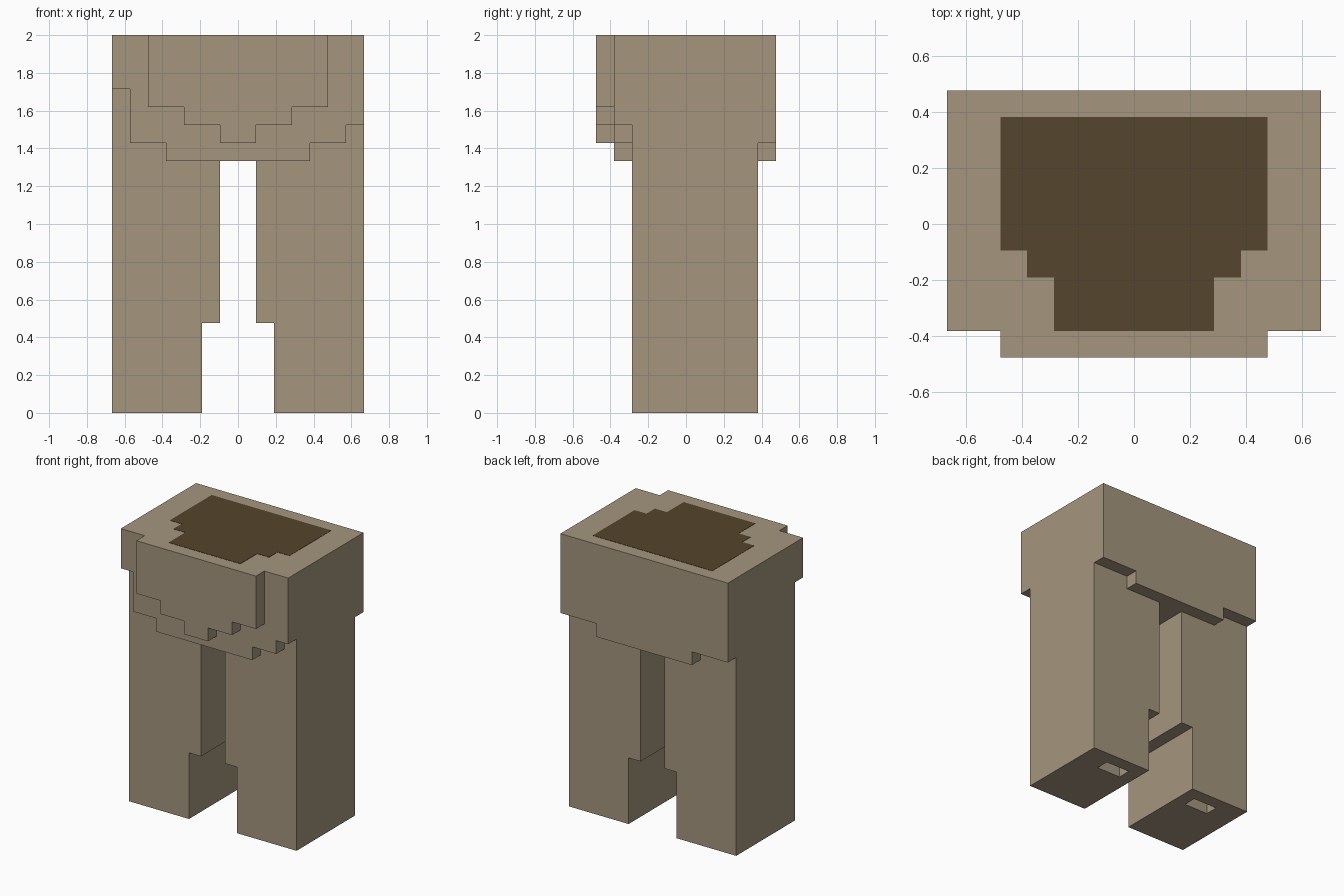
import bpy, bmesh

if "Cube" in bpy.data.objects:
    bpy.data.objects.remove(bpy.data.objects["Cube"])

U = 2 / 21  # size of one block unit


def material(name, rgb):
    m = bpy.data.materials.new(name)
    m.diffuse_color = (*rgb, 1)
    m.use_nodes = True
    m.node_tree.nodes["Principled BSDF"].inputs["Base Color"].default_value = m.diffuse_color
    return m


tan = material("tan cloth", (0.376, 0.305, 0.212))
brown = material("dark brown lining", (0.091, 0.060, 0.025))


def prism(name, pts, start, end, mat, axis="y"):
    """Extrude an outline (in block units) from start to end along y or z."""
    bm = bmesh.new()
    if axis == "y":
        verts = [bm.verts.new((a * U, start * U, b * U)) for a, b in pts]
        step = (0, (end - start) * U, 0)
    else:
        verts = [bm.verts.new((a * U, b * U, start * U)) for a, b in pts]
        step = (0, 0, (end - start) * U)
    face = bm.faces.new(verts)
    out = bmesh.ops.extrude_face_region(bm, geom=[face], use_keep_orig=True)
    moved = [g for g in out["geom"] if isinstance(g, bmesh.types.BMVert)]
    bmesh.ops.translate(bm, verts=moved, vec=step)
    bmesh.ops.recalc_face_normals(bm, faces=bm.faces)
    mesh = bpy.data.meshes.new(name)
    bm.to_mesh(mesh)
    bm.free()
    mesh.materials.append(mat)
    obj = bpy.data.objects.new(name, mesh)
    bpy.context.collection.objects.link(obj)
    return obj


def mirrored(half):
    """Complete a right-hand half outline across x = 0."""
    return half + [(-x, y) for x, y in reversed(half)]


# Legs and waist core share one stepped outline
legs = prism("legs_and_waist",
             mirrored([(1, 14), (1, 5), (2, 5), (2, 0), (7, 0), (7, 21)]),
             -3, 4, tan)

# Small sockets cut into the soles
for side, x0 in (("right", 3), ("left", -5)):
    cutter = prism(side + "_socket_cutter",
                   [(x0, 2), (x0 + 2, 2), (x0 + 2, 3), (x0, 3)],
                   -1, 3, tan, "z")
    cutter.hide_render = True
    cutter.hide_viewport = True
    cut = legs.modifiers.new(side + " socket", "BOOLEAN")
    cut.object = cutter
    cut.operation = "DIFFERENCE"
    cut.solver = "EXACT"

# Front waist layer, with uneven outer corners
prism("front_waist_layer",
      [(-7, 21), (-7, 18), (-6, 18), (-6, 15), (-4, 15), (-4, 14), (4, 14),
       (4, 15), (6, 15), (6, 16), (7, 16), (7, 21)], -4, -3, tan)

# Raised stepped panel at the belly
prism("belly_panel",
      mirrored([(1, 15), (1, 16), (3, 16), (3, 17), (5, 17), (5, 21)]),
      -5, -4, tan)

# Back waist layer
prism("back_waist_layer",
      mirrored([(4, 14), (4, 15), (7, 15), (7, 21)]), 4, 5, tan)

# Dark patch on the top
prism("top_lining",
      mirrored([(3, -4), (3, -2), (4, -2), (4, -1), (5, -1), (5, 4)]),
      20.99, 21.02, brown, "z")
